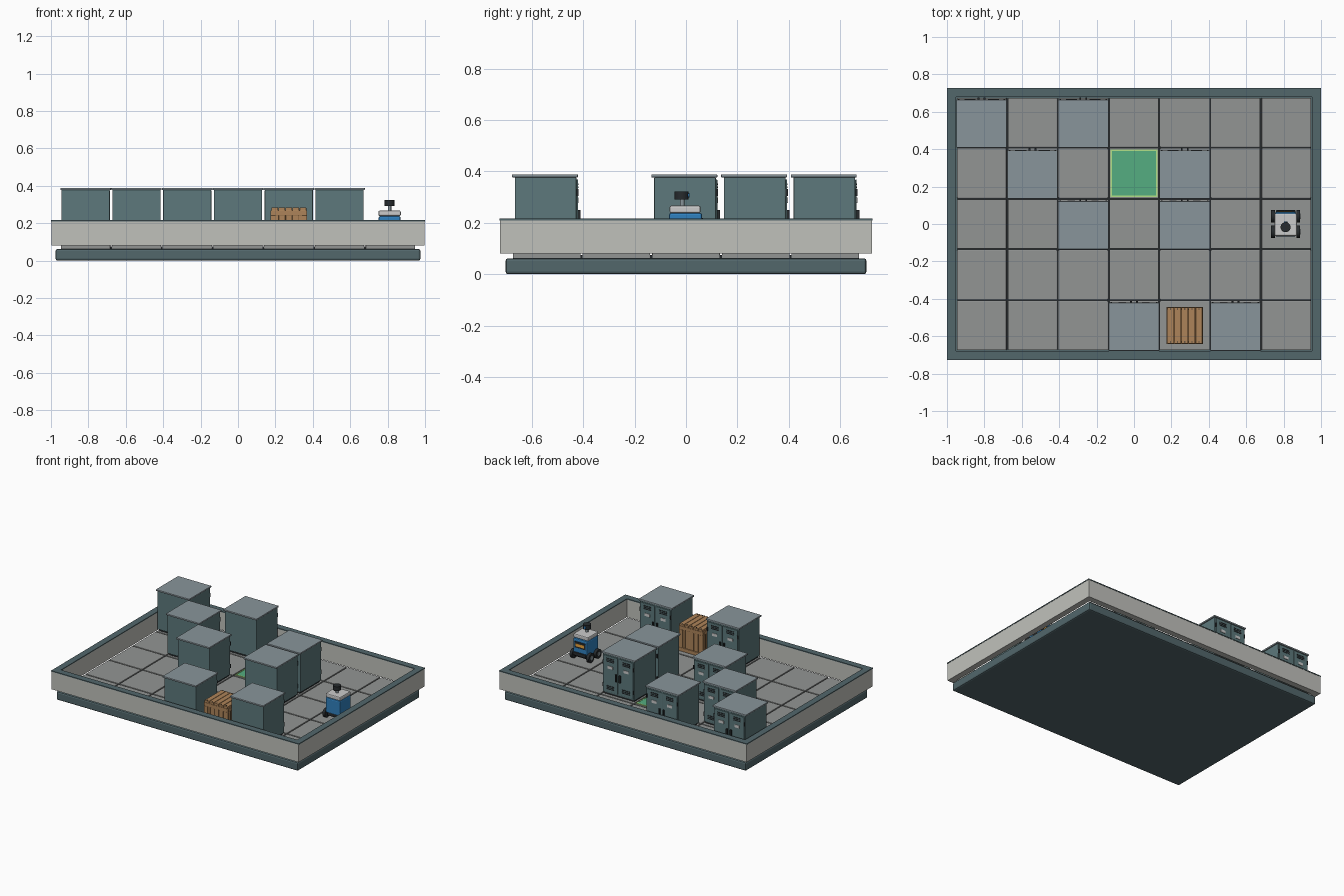
import bpy, bmesh, math
from mathutils import Matrix, Vector

if "Cube" in bpy.data.objects:
    bpy.data.objects.remove(bpy.data.objects["Cube"])

MATS = {}
COLORS = {
    "slate": (0.085, 0.135, 0.148), "wall": (0.53, 0.535, 0.50), "tile": (0.29, 0.30, 0.295),
    "steel": (0.11, 0.19, 0.20), "lid": (0.25, 0.30, 0.325), "dark": (0.02, 0.024, 0.027),
    "plate": (0.55, 0.58, 0.58), "green": (0.09, 0.42, 0.22), "lime": (0.45, 0.75, 0.25),
    "wood": (0.42, 0.23, 0.10), "wood_dark": (0.28, 0.14, 0.055), "blue": (0.03, 0.22, 0.52),
    "white": (0.72, 0.73, 0.72), "orange": (0.9, 0.4, 0.05),
}


def mat(key):
    if key not in MATS:
        MATS[key] = bpy.data.materials.new(key)
        MATS[key].diffuse_color = (*COLORS[key], 1)
    return MATS[key]


def finish(name, bm, color, bevel=0):
    me = bpy.data.meshes.new(name)
    bm.to_mesh(me)
    bm.free()
    ob = bpy.data.objects.new(name, me)
    bpy.context.collection.objects.link(ob)
    me.materials.append(mat(color))
    if bevel:
        mod = ob.modifiers.new("bevel", "BEVEL")
        mod.width, mod.segments = bevel, 2
    return ob


def boxes(name, spans, color, bevel=0, at=(0, 0, 0)):
    """One object from boxes given as (x0, x1, y0, y1, z0, z1), offset by at."""
    bm = bmesh.new()
    for x0, x1, y0, y1, z0, z1 in spans:
        c = Vector(((x0 + x1) / 2, (y0 + y1) / 2, (z0 + z1) / 2)) + Vector(at)
        m = Matrix.Translation(c) @ Matrix.Diagonal((x1 - x0, y1 - y0, z1 - z0, 1))
        bmesh.ops.create_cube(bm, size=1, matrix=m)
    return finish(name, bm, color, bevel)


def cylinders(name, items, color, seg=20, bevel=0):
    """One object from cylinders given as (centre, radius, depth, axis)."""
    bm = bmesh.new()
    for c, r, d, axis in items:
        rot = {"z": Matrix.Identity(4), "x": Matrix.Rotation(math.pi / 2, 4, "Y"),
               "y": Matrix.Rotation(math.pi / 2, 4, "X")}[axis]
        bmesh.ops.create_cone(bm, cap_ends=True, segments=seg, radius1=r, radius2=r,
                              depth=d, matrix=Matrix.Translation(c) @ rot)
    for f in bm.faces:
        f.smooth = len(f.verts) == 4
    for e in bm.edges:
        e.smooth = all(f.smooth for f in e.link_faces)
    return finish(name, bm, color, bevel)


P = 0.2715          # cell pitch
FLOOR = 0.083       # top of the tiles


def cell(col, row):
    return ((col - 3) * P, (row - 2) * P, FLOOR)


# base, underlay and floor tiles
boxes("base", [(-0.975, 0.975, -0.703, 0.703, 0, 0.062)], "slate", 0.01)
boxes("floor_underlay", [(-0.945, 0.945, -0.672, 0.672, 0.06, 0.074)], "dark")
h = P / 2 - 0.004
tiles = []
for c in range(7):
    for r in range(5):
        x, y, _ = cell(c, r)
        tiles.append((x - h, x + h, y - h, y + h, 0.062, FLOOR))
boxes("floor_tiles", tiles, "tile", 0.002)

# perimeter walls and caps
WX, WY, IX, IY = 0.998, 0.725, 0.955, 0.682
for name, z0, z1, o, col in (("wall", 0.08, 0.209, 0, "wall"), ("wall_cap", 0.209, 0.216, 0.002, "slate")):
    sides = [(s * (WX + IX) / 2 - 0.0215 - o, s * (WX + IX) / 2 + 0.0215 + o, -WY - o, WY + o, z0, z1)
             for s in (-1, 1)]
    ends = [(-IX, IX, s * (WY + IY) / 2 - 0.0215 - o, s * (WY + IY) / 2 + 0.0215 + o, z0, z1)
            for s in (-1, 1)]
    boxes(name + "s", sides + ends, col)

# goal pad with bright rim
g = cell(3, 3)
boxes("goal_pad", [(-0.118, 0.118, -0.118, 0.118, 0, 0.004)], "green", 0, g)
rim = [(-0.126, 0.126, s * 0.122 - 0.004, s * 0.122 + 0.004, 0, 0.006) for s in (-1, 1)]
rim += [(s * 0.122 - 0.004, s * 0.122 + 0.004, -0.118, 0.118, 0, 0.006) for s in (-1, 1)]
boxes("goal_rim", rim, "lime", 0, g)


def cabinet(col, row):
    at = cell(col, row)
    boxes("cabinet_plinth", [(-0.12, 0.12, -0.115, 0.11, 0, 0.014)], "dark", 0, at)
    boxes("cabinet_body", [(-0.129, 0.129, -0.124, 0.116, 0.012, 0.294)], "steel", 0.003, at)
    boxes("cabinet_lid", [(-0.135, 0.135, -0.135, 0.122, 0.294, 0.306)], "lid", 0.003, at)
    doors, vents, plates = [], [], []
    for s in (-1, 1):
        x = s * 0.063
        doors.append((x - 0.058, x + 0.058, 0.116, 0.122, 0.022, 0.286))
        for z in (0.245, 0.256, 0.267, 0.045, 0.056, 0.067):
            vents.append((x - 0.03, x + 0.03, 0.121, 0.124, z - 0.003, z + 0.003))
        plates.append((x - 0.02, x + 0.02, 0.121, 0.125, 0.195, 0.215))
        vents.append((s * 0.016 - 0.005, s * 0.016 + 0.005, 0.121, 0.132, 0.115, 0.168))
        # hinges on the outer edges
        for z in (0.07, 0.235):
            vents.append((s * 0.122 - 0.004, s * 0.122 + 0.004, 0.117, 0.125, z - 0.014, z + 0.014))
    boxes("cabinet_doors", doors, "steel", 0.002, at)
    boxes("cabinet_vents_and_handles", vents, "dark", 0, at)
    boxes("cabinet_label_plates", plates, "plate", 0, at)


for c, r in ((0, 4), (2, 4), (1, 3), (4, 3), (2, 2), (4, 2), (3, 0), (5, 0)):
    cabinet(c, r)

# wooden crate: core, planks, posts and bands
k = cell(4, 0)
boxes("crate_core", [(-0.086, 0.086, -0.086, 0.086, 0.004, 0.188)], "wood_dark", 0, k)
planks, frame, nails = [], [], []
for i in range(5):
    u = (i - 2) * 0.038
    planks.append((u - 0.0175, u + 0.0175, -0.097, 0.097, 0.184, 0.2))
    for s in (-1, 1):
        a, b = sorted((s * 0.084, s * 0.091))
        v = (i - 2) * 0.035
        planks.append((v - 0.0165, v + 0.0165, a, b, 0.004, 0.184))
        planks.append((a, b, v - 0.0165, v + 0.0165, 0.004, 0.184))
        nails.append((u - 0.003, u + 0.003, s * 0.088 - 0.003, s * 0.088 + 0.003, 0.199, 0.202))
for s in (-1, 1):
    a, b = sorted((s * 0.09, s * 0.098))
    for z0, z1 in ((0, 0.026), (0.158, 0.184)):
        frame.append((-0.098, 0.098, a, b, z0, z1))
        frame.append((a, b, -0.09, 0.09, z0, z1))
    for t in (-1, 1):
        frame.append((t * 0.084 - 0.014, t * 0.084 + 0.014, a, b, 0.026, 0.158))
        p, q = sorted((t * 0.07, t * 0.09))
        frame.append((a, b, p, q, 0.026, 0.158))
boxes("crate_planks", planks, "wood", 0.0015, k)
boxes("crate_frame", frame, "wood", 0.0015, k)
boxes("crate_nails", nails, "dark", 0, k)

# wheeled robot facing +y
q = cell(6, 2)
X = q[0] - 0.004
R = (X, 0, FLOOR)
boxes("robot_chassis", [(-0.05, 0.05, -0.058, 0.058, 0.022, 0.048)], "dark", 0.003, R)
boxes("robot_body", [(-0.058, 0.058, -0.066, 0.063, 0.045, 0.155)], "blue", 0.008, R)
boxes("robot_deck", [(-0.06, 0.06, -0.064, 0.057, 0.155, 0.184)], "white", 0.007, R)
boxes("robot_face_panel", [(-0.045, 0.045, 0.06, 0.067, 0.09, 0.135)], "dark", 0.002, R)
boxes("robot_light_bar", [(-0.034, 0.034, 0.066, 0.069, 0.102, 0.122)], "orange", 0, R)
boxes("robot_bumper", [(-0.052, 0.052, 0.058, 0.074, 0.035, 0.058)], "dark", 0.004, R)
wheels, hubs = [], []
for sx in (-1, 1):
    for sy in (-1, 1):
        y, z = sy * 0.042, FLOOR + 0.033
        wheels.append(((X + sx * 0.067, y, z), 0.033, 0.02, "x"))
        hubs.append(((X + sx * 0.077, y, z), 0.015, 0.004, "x"))
cylinders("robot_wheels", wheels, "dark", 20)
cylinders("robot_hubs", hubs, "lid", 12)
cylinders("robot_mast", [((X, -0.015, 0.278), 0.009, 0.03, "z")], "lid", 12)
cylinders("robot_sensor_head", [((X, -0.017, 0.307), 0.027, 0.032, "z")], "dark", 20)
cylinders("robot_sensor_lens", [((X, 0.01, 0.307), 0.009, 0.008, "y")], "blue", 12)

for m in bpy.data.materials:
    if m.users and not m.is_grease_pencil:
        m.use_nodes = True
        m.node_tree.nodes["Principled BSDF"].inputs["Base Color"].default_value = m.diffuse_color
